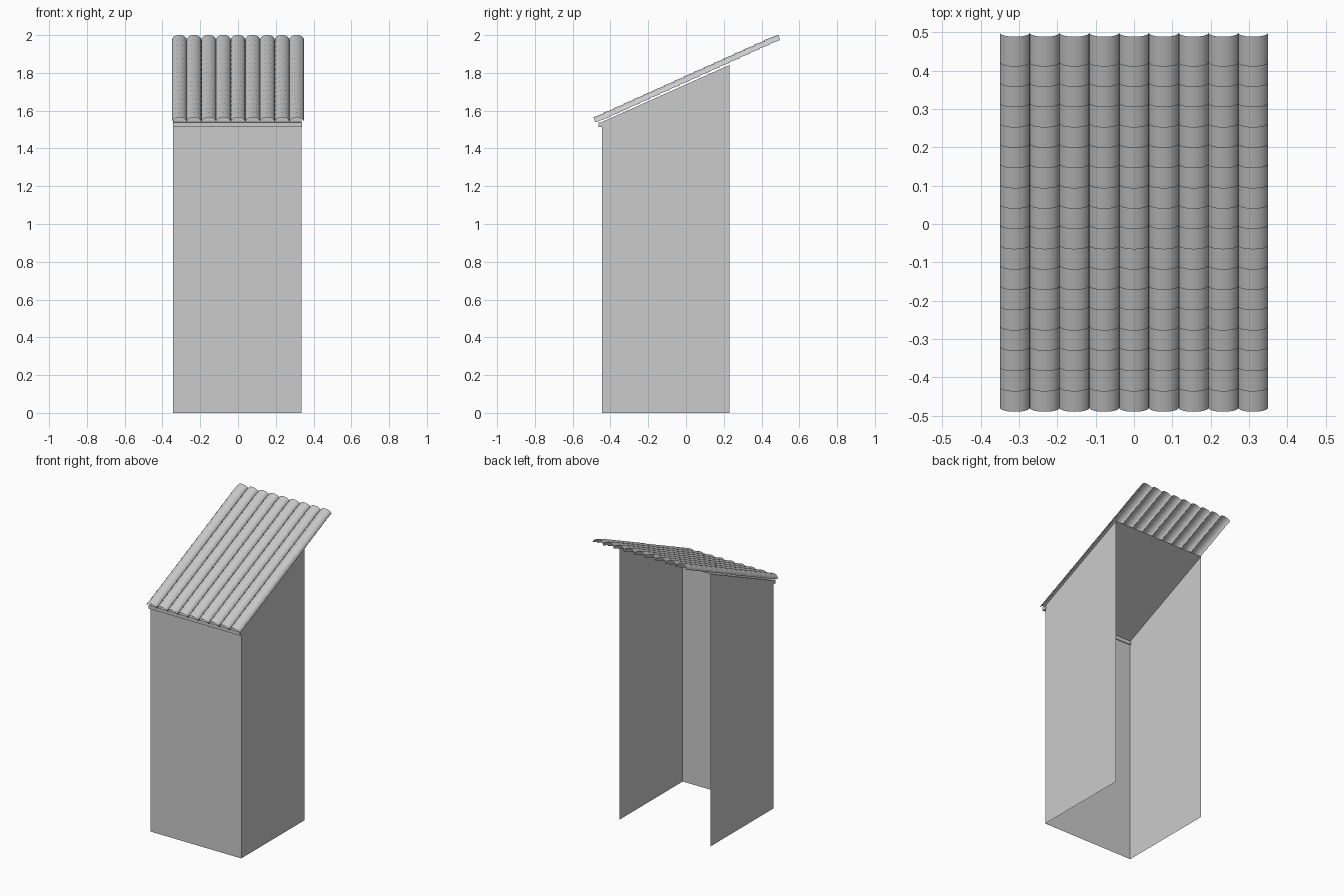
import bpy, bmesh, math
from mathutils import Vector

if "Cube" in bpy.data.objects:
    bpy.data.objects.remove(bpy.data.objects["Cube"])


def finish(name, bm):
    mesh = bpy.data.meshes.new(name)
    bm.to_mesh(mesh)
    bm.free()
    obj = bpy.data.objects.new(name, mesh)
    bpy.context.collection.objects.link(obj)
    return obj


# Thin shell body: front, two sides and sloping lid; open at back and bottom
X0, X1, Y0, Y1 = -0.343, 0.336, -0.445, 0.23
ZF, ZB = 1.54, 1.842
bm = bmesh.new()
lo = [bm.verts.new(p) for p in ((X0, Y1, 0), (X0, Y0, 0), (X1, Y0, 0), (X1, Y1, 0))]
hi = [bm.verts.new(p) for p in ((X0, Y1, ZB), (X0, Y0, ZF), (X1, Y0, ZF), (X1, Y1, ZB))]
for i in range(3):
    bm.faces.new((lo[i], lo[i + 1], hi[i + 1], hi[i]))
bm.faces.new((hi[0], hi[1], hi[2], hi[3]))
finish("cabin_walls", bm)

# Eaves batten under the lowest tiles
bpy.ops.mesh.primitive_cube_add(size=1, location=(-0.002, -0.452, 1.526))
batten = bpy.context.object
batten.name = "eaves_batten"
batten.scale = (0.684, 0.025, 0.024)

# Barrel roof tiles: overlapping rows, each tile flatter than the roof pitch
COLS, ROWS, SEG = 9, 18, 12
WIDTH, RISE, LENGTH = 0.0777, 0.029, 0.083
ROW_STEP = Vector((0, 0.053, 0.053 * 0.452))
tilt = math.atan(0.37)
along = Vector((0, math.cos(tilt), math.sin(tilt)))
normal = Vector((0, -math.sin(tilt), math.cos(tilt)))
start = Vector((0, -0.48, 1.538))

bm = bmesh.new()
for row in range(ROWS):
    for col in range(COLS):
        base = start + ROW_STEP * row
        base.x = (col - (COLS - 1) / 2) * WIDTH
        low, high = [], []
        for i in range(SEG + 1):
            a = math.pi * (1 - i / SEG)
            p = base + Vector((math.cos(a) * WIDTH / 2, 0, 0)) + normal * (math.sin(a) * RISE)
            low.append(bm.verts.new(p))
            high.append(bm.verts.new(p + along * LENGTH))
        for i in range(SEG):
            f = bm.faces.new((low[i], low[i + 1], high[i + 1], high[i]))
            f.smooth = True
finish("roof_tiles", bm)
